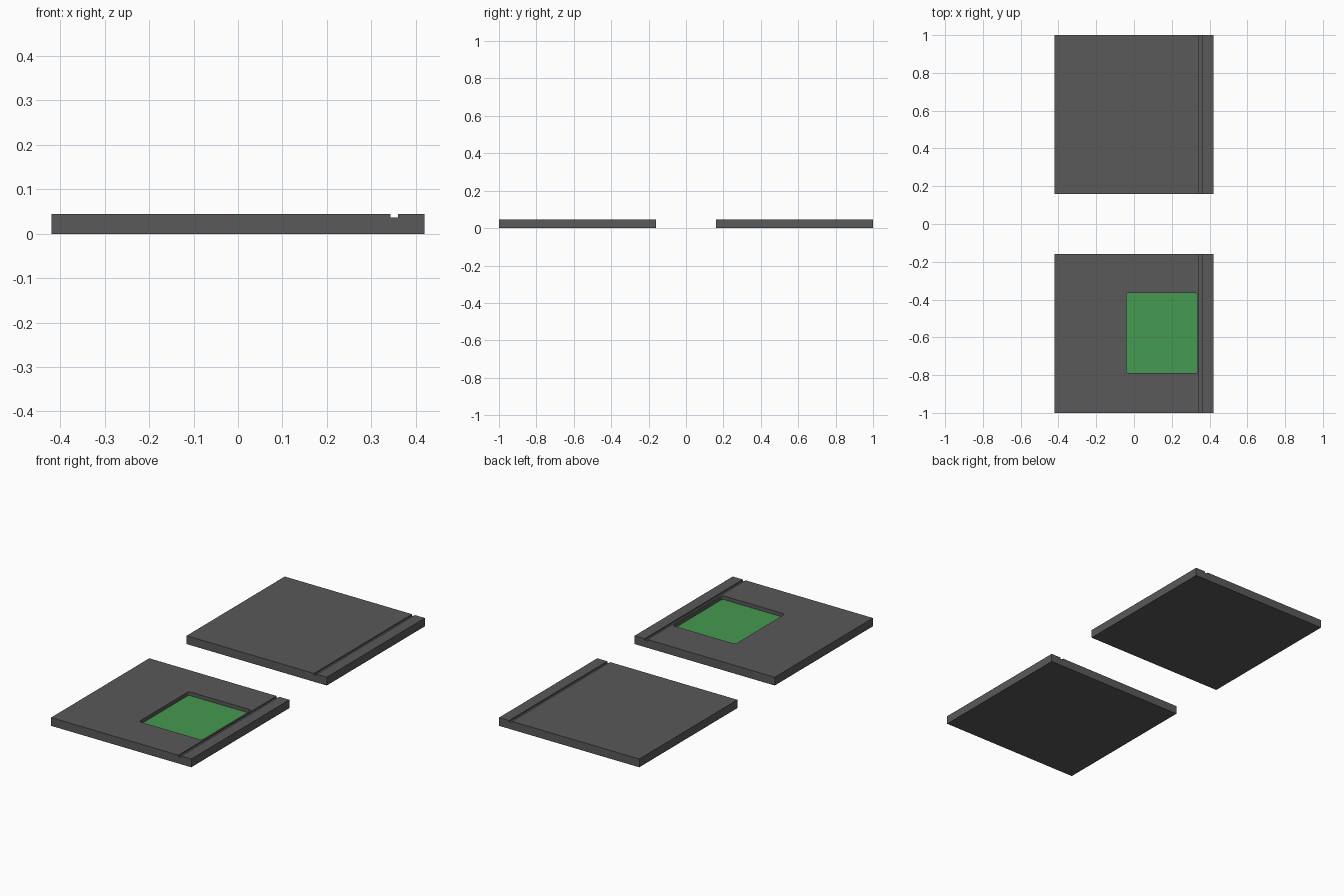
import bpy, bmesh, math

if "Cube" in bpy.data.objects:
    bpy.data.objects.remove(bpy.data.objects["Cube"])

def mat(name, c):
    m = bpy.data.materials.new(name)
    m.diffuse_color = (*c, 1)
    m.use_nodes = True
    m.node_tree.nodes["Principled BSDF"].inputs["Base Color"].default_value = m.diffuse_color
    return m

GREY = mat("dark grey", (0.10, 0.10, 0.10))
GREEN = mat("green", (0.06, 0.32, 0.08))

def rounded(x0, x1, y0, y1, r, n=4):
    pts = []
    for i, (cx, cy) in enumerate([(x1-r, y1-r), (x0+r, y1-r), (x0+r, y0+r), (x1-r, y0+r)]):
        for k in range(n + 1):
            a = math.pi / 2 * (i + k / n)
            pts.append((cx + r*math.cos(a), cy + r*math.sin(a)))
    return pts

def prism(name, pts, z0, z1, m):
    bm = bmesh.new()
    f = bm.faces.new([bm.verts.new((x, y, z0)) for x, y in pts])
    top = bmesh.ops.extrude_face_region(bm, geom=[f])["geom"]
    bmesh.ops.translate(bm, vec=(0, 0, z1-z0), verts=[v for v in top if isinstance(v, bmesh.types.BMVert)])
    bmesh.ops.recalc_face_normals(bm, faces=bm.faces)
    me = bpy.data.meshes.new(name)
    bm.to_mesh(me)
    bm.free()
    me.materials.append(m)
    o = bpy.data.objects.new(name, me)
    bpy.context.collection.objects.link(o)
    return o

def box(name, x0, x1, y0, y1, z0, z1, m):
    return prism(name, [(x0, y0), (x1, y0), (x1, y1), (x0, y1)], z0, z1, m)

def cut(o, cutter):
    cutter.hide_render = True
    cutter.display_type = 'WIRE'
    md = o.modifiers.new("cut", 'BOOLEAN')
    md.operation, md.solver, md.object = 'DIFFERENCE', 'EXACT', cutter

H = 0.045
# two square plates, each with a narrow groove beside the right edge
for tag, yc in (("front", -0.58), ("back", 0.58)):
    plate = box(tag + "_plate", -0.42, 0.42, yc-0.42, yc+0.42, 0, H, GREY)
    cut(plate, box(tag + "_groove_cutter", 0.343, 0.36, yc-0.5, yc+0.5, H-0.008, H+0.05, GREY))
    if tag == "front":
        # recessed window with a green floor
        cut(plate, prism("window_cutter", rounded(-0.04, 0.335, -0.79, -0.365, 0.012), H-0.023, H+0.05, GREY))
        prism("green_panel", rounded(-0.04, 0.335, -0.79, -0.365, 0.012), H-0.026, H-0.02, GREEN)
